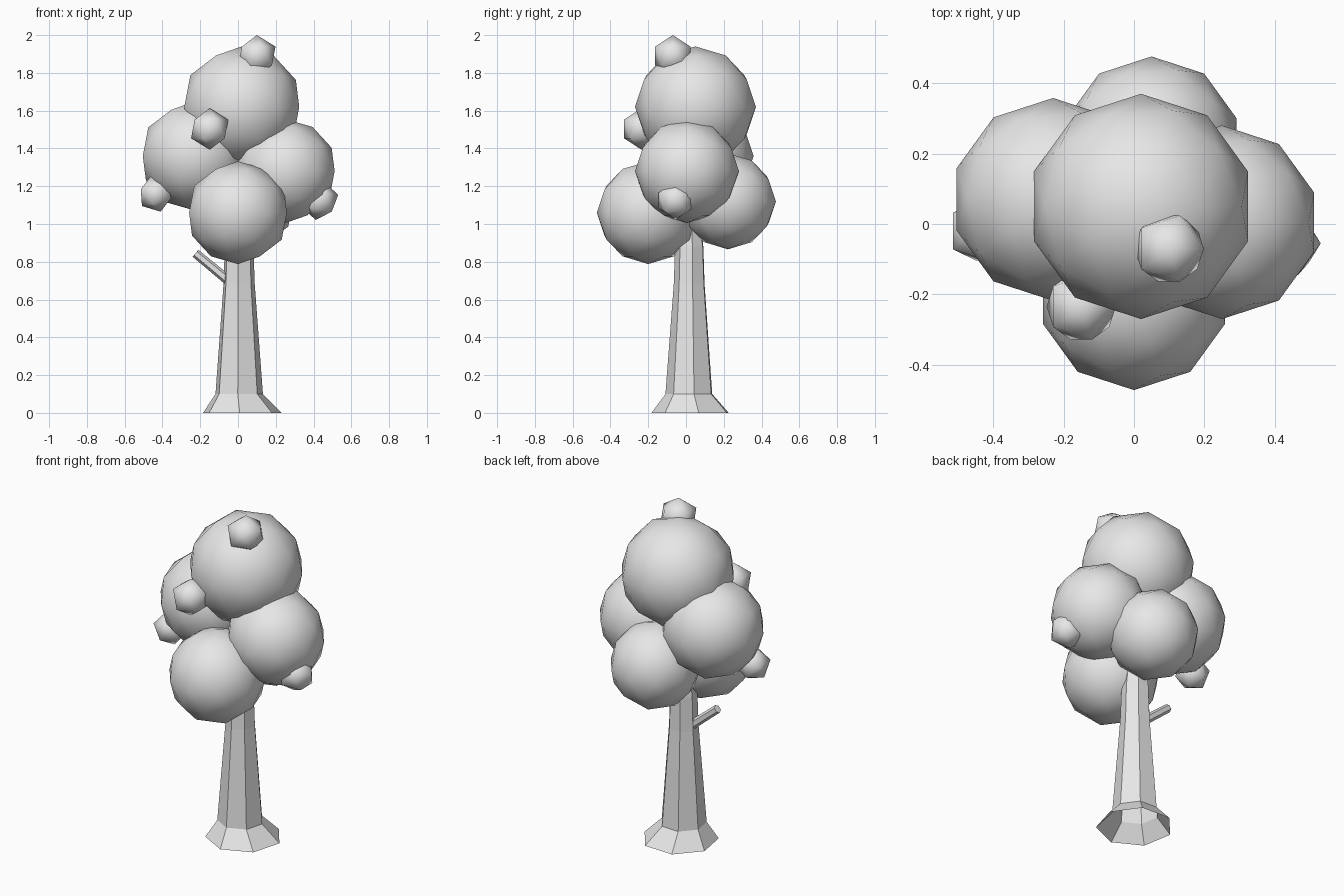
import bpy
import bmesh
import math
from mathutils import Vector

cube = bpy.data.objects.get("Cube")
if cube:
    bpy.data.objects.remove(cube, do_unlink=True)

grey = bpy.data.materials.new("plain_grey")
grey.use_nodes = True
grey.diffuse_color = (0.8, 0.8, 0.8, 1)
grey.node_tree.nodes["Principled BSDF"].inputs["Base Color"].default_value = (0.8, 0.8, 0.8, 1)


def finish(bm, name, smooth):
    """Turn a bmesh into a named, coloured object."""
    mesh = bpy.data.meshes.new(name)
    for face in bm.faces:
        face.smooth = smooth
    bm.to_mesh(mesh)
    bm.free()
    mesh.materials.append(grey)
    obj = bpy.data.objects.new(name, mesh)
    bpy.context.collection.objects.link(obj)
    return obj


def leaf_ball(name, centre, radius, detail, tilt=0):
    bm = bmesh.new()
    bmesh.ops.create_icosphere(bm, subdivisions=detail, radius=radius)
    obj = finish(bm, name, True)
    obj.location = centre
    obj.rotation_euler.y = math.radians(tilt)


# Trunk: seven-sided rings (x, y, z, radius), flared and open at the foot
bm = bmesh.new()
sides = 7
rings = []
for x, y, z, r in [(0.02, 0.03, 0, 0.213), (0.005, 0.02, 0.1, 0.129),
                   (0.005, 0.02, 0.68, 0.085), (0.005, 0.02, 0.88, 0.078),
                   (0.005, 0.02, 1.1, 0.05)]:
    angles = [math.radians(10) + math.tau * i / sides for i in range(sides)]
    rings.append([bm.verts.new((x + r * math.cos(a), y + r * math.sin(a), z)) for a in angles])
for low, high in zip(rings, rings[1:]):
    for i in range(sides):
        j = (i + 1) % sides
        bm.faces.new((low[i], low[j], high[j], high[i]))
bm.faces.new(rings[-1])
finish(bm, "trunk", False)

# Branch stub rising from the trunk
start, end = Vector((-0.05, 0.02, 0.7)), Vector((-0.225, 0.02, 0.845))
bm = bmesh.new()
bmesh.ops.create_cone(bm, cap_ends=True, segments=6, radius1=0.026, radius2=0.024,
                      depth=(end - start).length)
branch = finish(bm, "branch", False)
branch.location = (start + end) / 2
branch.rotation_euler = (end - start).to_track_quat("Z", "Y").to_euler()

# Large foliage masses
leaf_ball("top_foliage", (0.02, 0.05, 1.62), 0.32, 2)
leaf_ball("right_foliage", (-0.23, 0.07, 1.36), 0.288, 2)
leaf_ball("left_foliage", (0.25, 0.005, 1.28), 0.275, 2)
leaf_ball("front_foliage", (0, -0.2, 1.06), 0.272, 2)
leaf_ball("back_foliage", (0.05, 0.222, 1.12), 0.254, 2)

# Small foliage tufts
leaf_ball("top_tuft", (0.1, -0.07, 1.89), 0.11, 1)
leaf_ball("front_tuft", (-0.15, -0.235, 1.503), 0.11, 1)
leaf_ball("right_tuft", (-0.435, -0.02, 1.16), 0.098, 1, -15)
leaf_ball("left_tuft", (0.43, -0.055, 1.125), 0.105, 1, 10)
